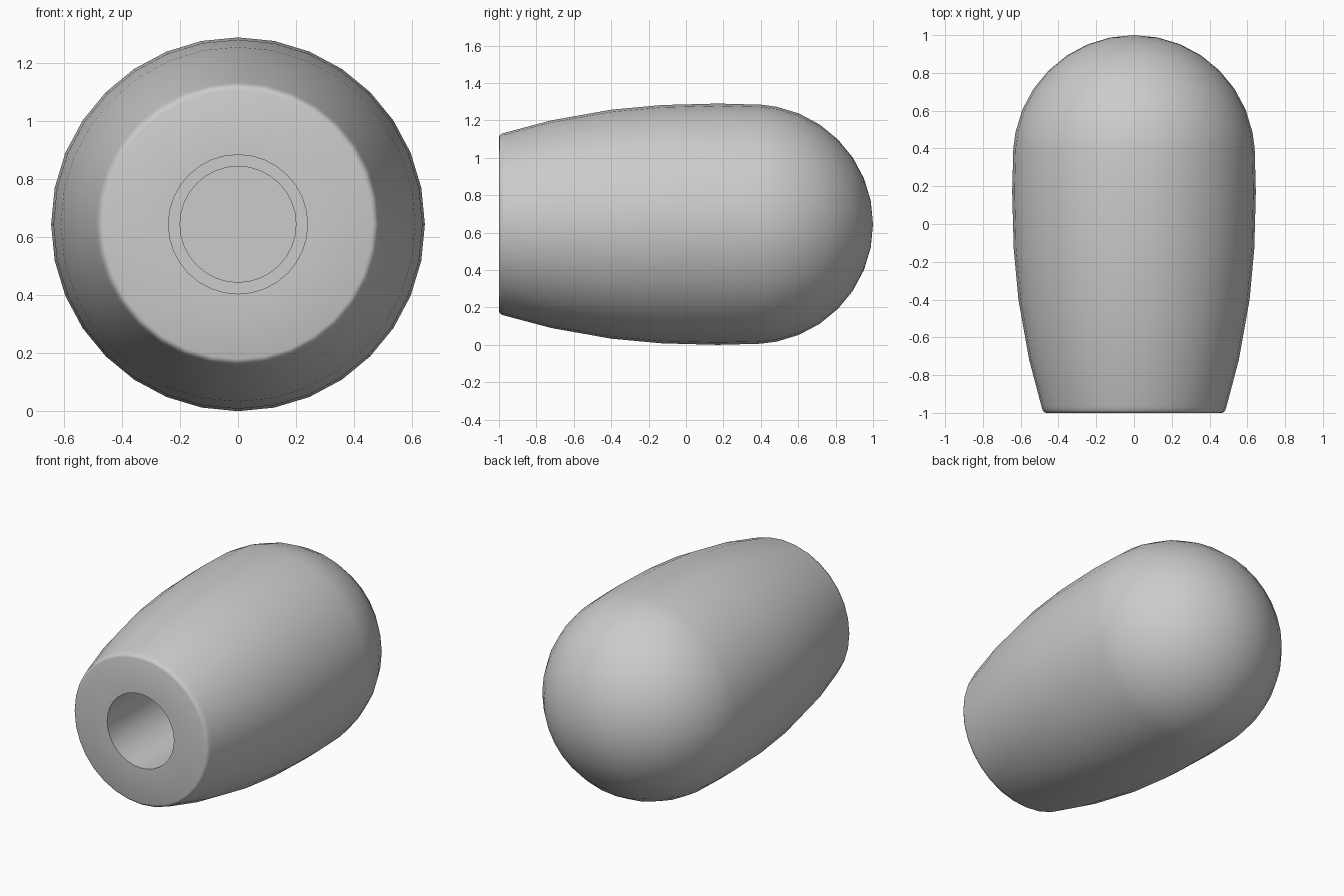
import bpy, bmesh
from math import radians, sin, cos, tau
from mathutils import Vector

cube = bpy.data.objects.get("Cube")
if cube:
    bpy.data.objects.remove(cube)

RADIUS = 0.645
SIDES = 32

# Plain grey plastic
grey = bpy.data.materials.new("grey plastic")
grey.use_nodes = True
colour = (0.6, 0.6, 0.6, 1)
grey.diffuse_color = colour
grey.node_tree.nodes["Principled BSDF"].inputs["Base Color"].default_value = colour

# Half profile as (radius, y): blind stepped bore, front face, rounded lip, swelling grip
profile = [(0, 0.3), (0.2, 0.3), (0.2, -0.2), (0.24, -0.2), (0.24, -1),
           (0.465, -1), (0.476, -0.996), (0.484, -0.985), (0.49, -0.965),
           (0.555, -0.72), (0.612, -0.4), (0.637, -0.13), (RADIUS, 0.17), (0.639, 0.4)]
# Domed end
for i in range(1, 9):
    a = radians(90 * i / 8)
    profile.append((0.64 * cos(a) if i < 8 else 0, 0.36 + 0.64 * sin(a)))

# Turn the profile around the y axis
bm = bmesh.new()
verts = [bm.verts.new((r, y, 0)) for r, y in profile]
edges = [bm.edges.new(pair) for pair in zip(verts, verts[1:])]
bmesh.ops.spin(bm, geom=verts + edges, cent=(0, 0, 0), axis=(0, 1, 0),
               angle=tau, steps=SIDES, use_merge=False, use_duplicate=False)
bmesh.ops.remove_doubles(bm, verts=bm.verts, dist=0.0005)
bmesh.ops.recalc_face_normals(bm, faces=bm.faces)
bmesh.ops.translate(bm, verts=bm.verts, vec=Vector((0, 0, RADIUS)))

mesh = bpy.data.meshes.new("knob_handle")
bm.to_mesh(mesh)
bm.free()
mesh.materials.append(grey)
knob = bpy.data.objects.new("knob_handle", mesh)
bpy.context.collection.objects.link(knob)

# Smooth body with crisp bore edges
bpy.ops.object.select_all(action="DESELECT")
knob.select_set(True)
bpy.context.view_layer.objects.active = knob
bpy.ops.object.shade_smooth_by_angle(angle=radians(40))
